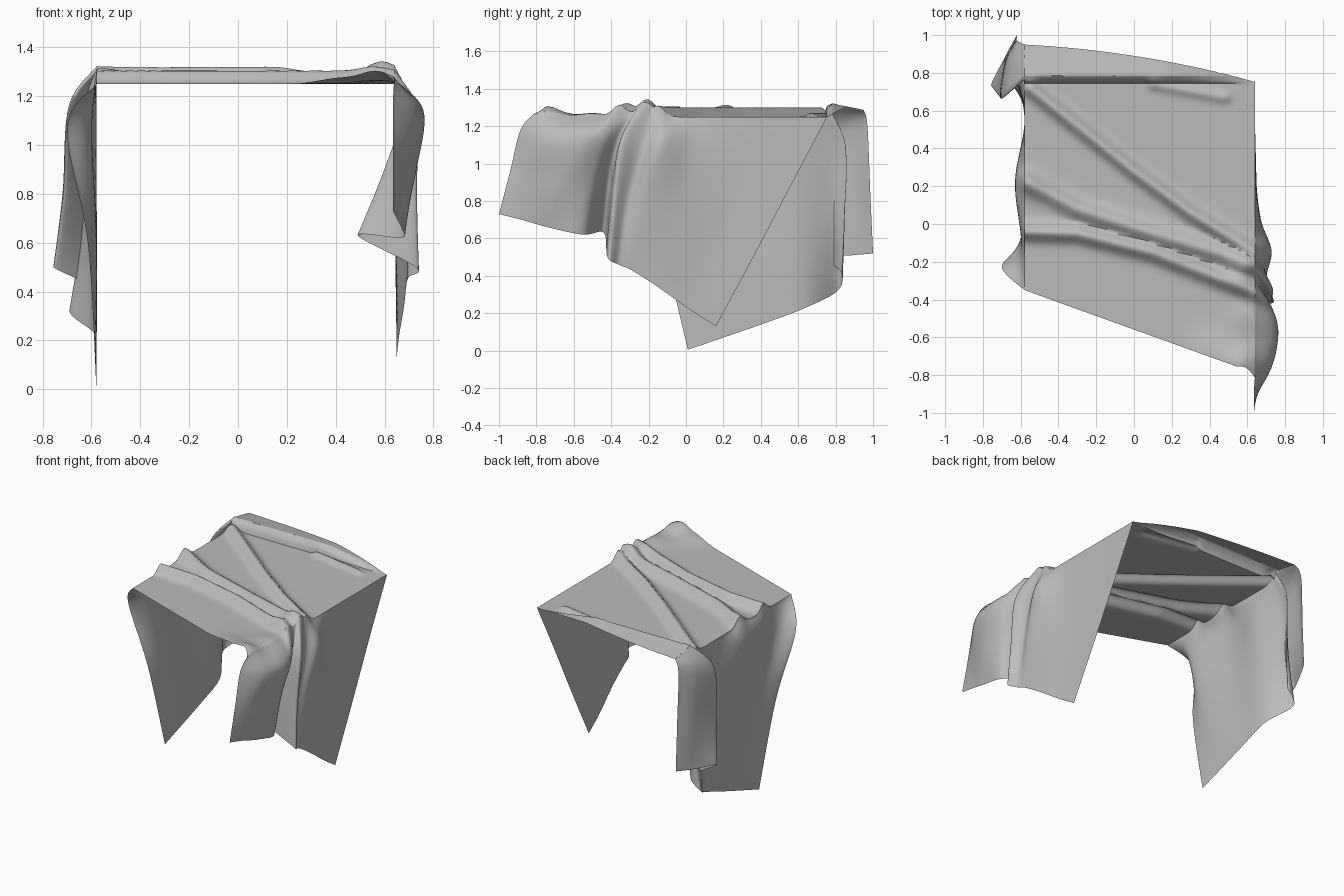
import bpy, bmesh, math
from mathutils import Vector

cube = bpy.data.objects.get("Cube")
if cube:
    bpy.data.objects.remove(cube)

LEFT, RIGHT, TABLE, CREASE = -0.58, 0.64, 1.25, 0.745

grey = bpy.data.materials.new("grey_fabric")
grey.use_nodes = True
colour = (0.5, 0.5, 0.5, 1)
grey.diffuse_color = colour
grey.node_tree.nodes["Principled BSDF"].inputs["Base Color"].default_value = colour


def clamp(t):
    return max(0, min(1, t))


# Outline and height of the cloth lying on top
def front_edge(x):
    return max(-0.35 - 0.36 * (x + 0.58), -0.755) - 0.06 * clamp((x - 0.57) / 0.07) ** 2


def back_edge(x):
    return 0.89 - 0.155 * x - 0.09 * x * x


# Folds: path, width, height
FOLDS = [
    ([(-0.55, 0.72), (0, 0.28), (0.3, 0.06), (0.64, -0.15)], 0.04, 0.05),
    ([(-0.58, 0.23), (-0.3, 0.08), (0.1, -0.05), (0.64, -0.21)], 0.05, 0.05),
    ([(-0.58, -0.04), (-0.3, -0.05), (0.1, -0.15), (0.64, -0.36)], 0.045, 0.055),
    ([(0.1, 0.74), (0.48, 0.67)], 0.03, 0.02),
]
# Bumps where the cloth bunches up: centre, radius, height
BUMPS = [((0.58, -0.24), 0.08, 0.055), ((0.57, -0.74), 0.09, 0.05),
         ((0.42, -0.69), 0.12, 0.025), ((0.6, -0.5), 0.1, 0.02),
         ((-0.56, 0.2), 0.08, 0.015)]


def distance(p, a, b):
    a, b = Vector(a), Vector(b)
    t = clamp((p - a).dot(b - a) / (b - a).length_squared)
    return (p - a - t * (b - a)).length


def height(x, y):
    p = Vector((x, y))
    z = 0
    for path, width, rise in FOLDS:
        d = min(distance(p, a, b) for a, b in zip(path, path[1:]))
        z = max(z, rise * math.exp(-(d / width) ** 2))
    for centre, radius, rise in BUMPS:
        z += rise * math.exp(-((p - Vector(centre)).length / radius) ** 2)
    # raised hem along the back
    hem = math.sqrt(clamp((y - CREASE) / 0.04)) * clamp((0.62 - x) / 0.45)
    z += hem * (0.07 - 0.2 * max(0, y - 0.785))
    return TABLE + z


def spline(points, t):
    """Smooth curve through points, t from 0 to 1."""
    n = len(points) - 1
    i = min(int(t * n), n - 1)
    f = t * n - i
    a, b, c, d = (points[max(0, min(n, i + k))] for k in (-1, 0, 1, 2))
    return 0.5 * (2 * b + (c - a) * f + (2 * a - 5 * b + 4 * c - d) * f * f
                  + (3 * b - a - 3 * c + d) * f ** 3)


def add_grid(bm, surface, nu, nv):
    rows = [[bm.verts.new(surface(u / nu, v / nv)) for v in range(nv + 1)]
            for u in range(nu + 1)]
    for r, s in zip(rows, rows[1:]):
        for k in range(nv):
            bm.faces.new((r[k], s[k], s[k + 1], r[k + 1]))


def flat_part(u, v):
    x = LEFT + (RIGHT - LEFT) * u
    y = front_edge(x) + (CREASE - front_edge(x)) * v
    return (x, y, height(x, y))


def hem_part(u, v):
    x = LEFT + (RIGHT - LEFT) * u
    y = CREASE + (back_edge(x) - CREASE) * v
    return (x, y, height(x, y))


def drape(edge, columns):
    """Hanging side: each column is a top y, then shoulder, middle and hem points."""
    cols = []
    for y, *rest in columns:
        cols.append([Vector((edge, y, height(edge, y)))] + [Vector(p) for p in rest])

    def surface(u, v):
        line = [spline([c[k] for c in cols], u) for k in range(4)]
        line[0].x = edge
        line[0].z = height(edge, line[0].y)
        return spline(line, v)
    return surface


# Right hanging side, back to front, with a pleat tucked inward
RIGHT_SIDE = [
    (0.755, (0.64, 0.57, 0.9), (0.645, 0.36, 0.5), (0.65, 0.16, 0.13)),
    (0.4, (0.645, 0.27, 0.93), (0.65, 0.15, 0.55), (0.66, 0.02, 0.22)),
    (0.1, (0.67, 0.03, 1.0), (0.68, -0.05, 0.65), (0.68, -0.15, 0.34)),
    (-0.08, (0.725, -0.13, 1.1), (0.71, -0.22, 0.8), (0.69, -0.29, 0.43)),
    (-0.16, (0.69, -0.23, 1.1), (0.69, -0.31, 0.8), (0.7, -0.36, 0.46)),
    (-0.23, (0.73, -0.34, 1.12), (0.73, -0.39, 0.8), (0.73, -0.42, 0.5)),
    (-0.27, (0.67, -0.36, 1.13), (0.6, -0.41, 0.9), (0.49, -0.44, 0.63)),
    (-0.34, (0.73, -0.44, 1.14), (0.7, -0.51, 0.9), (0.67, -0.55, 0.62)),
    (-0.5, (0.76, -0.56, 1.14), (0.73, -0.66, 0.9), (0.67, -0.74, 0.66)),
    (-0.68, (0.73, -0.74, 1.15), (0.68, -0.84, 0.92), (0.65, -0.88, 0.7)),
    (-0.815, (0.635, -0.885, 1.18), (0.635, -0.94, 0.96), (0.635, -1.0, 0.73)),
]
# Left hanging side, front to back, with a folded corner
LEFT_SIDE = [
    (-0.35, (-0.7, -0.23, 1.07), (-0.615, -0.13, 0.6), (-0.58, 0.01, 0.005)),
    (-0.15, (-0.6, -0.12, 1.05), (-0.58, 0.03, 0.6), (-0.58, 0.2, 0.07)),
    (0.2, (-0.63, 0.22, 1.12), (-0.585, 0.32, 0.6), (-0.58, 0.43, 0.15)),
    (0.52, (-0.58, 0.53, 1.05), (-0.58, 0.6, 0.6), (-0.59, 0.64, 0.23)),
    (0.71, (-0.61, 0.77, 1.08), (-0.64, 0.8, 0.65), (-0.69, 0.81, 0.32)),
    (0.76, (-0.6, 0.85, 1.1), (-0.6, 0.84, 0.72), (-0.62, 0.83, 0.42)),
    (0.77, (-0.69, 0.67, 1.15), (-0.715, 0.68, 0.8), (-0.755, 0.73, 0.5)),
    (0.85, (-0.67, 0.85, 1.18), (-0.68, 0.88, 0.82), (-0.68, 0.89, 0.51)),
    (0.95, (-0.62, 0.97, 1.2), (-0.62, 0.985, 0.85), (-0.62, 1.0, 0.52)),
]

bm = bmesh.new()
add_grid(bm, flat_part, 90, 110)
add_grid(bm, hem_part, 90, 24)
add_grid(bm, drape(RIGHT, RIGHT_SIDE), 130, 28)
add_grid(bm, drape(LEFT, LEFT_SIDE), 120, 28)
bmesh.ops.remove_doubles(bm, verts=bm.verts, dist=0.003)
bmesh.ops.recalc_face_normals(bm, faces=bm.faces)
mesh = bpy.data.meshes.new("draped_cloth")
bm.to_mesh(mesh)
bm.free()
mesh.materials.append(grey)
cloth = bpy.data.objects.new("draped_cloth", mesh)
bpy.context.collection.objects.link(cloth)
bpy.context.view_layer.objects.active = cloth
cloth.select_set(True)
bpy.ops.object.shade_smooth_by_angle(angle=math.radians(50))
